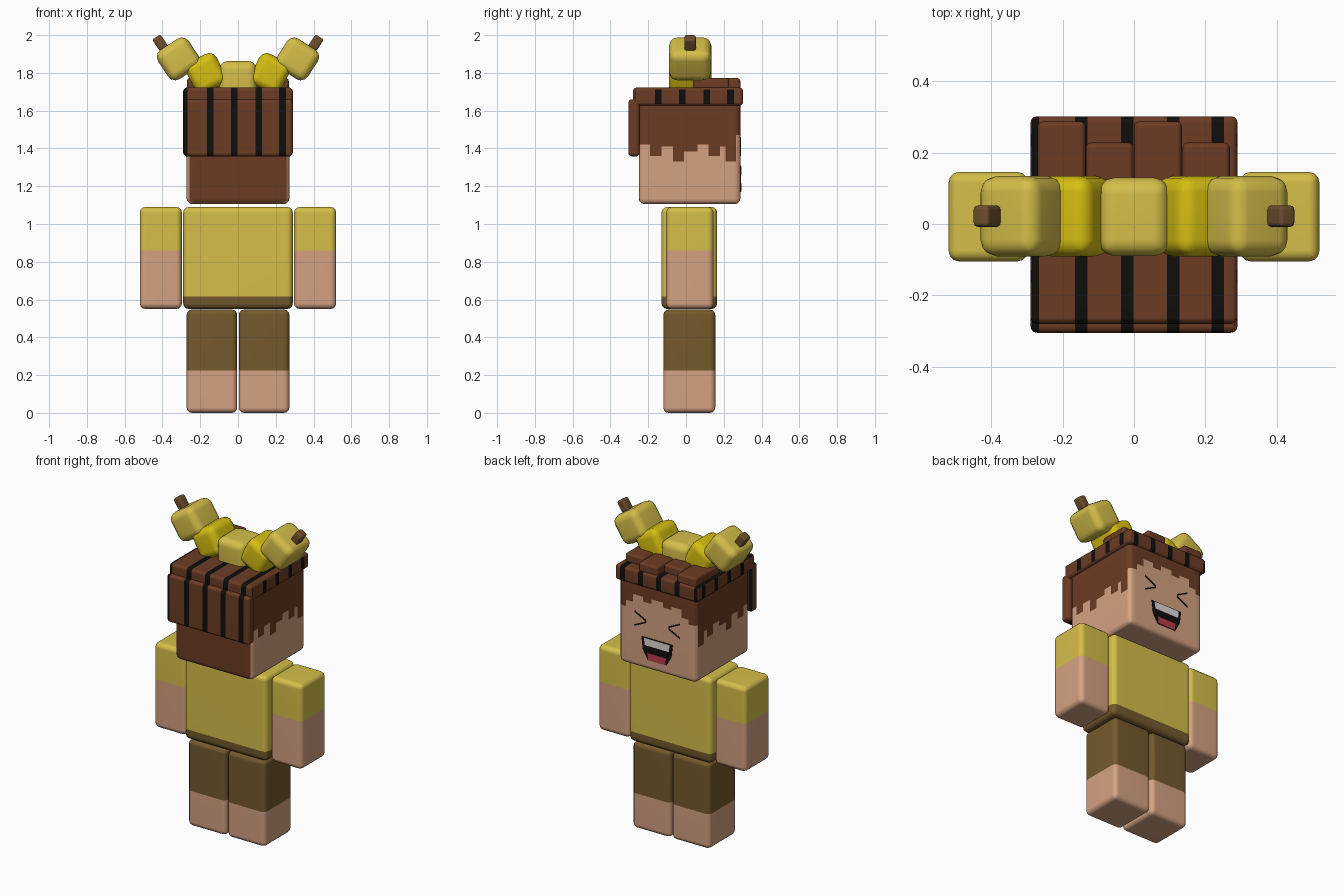
import bpy, bmesh, math
from mathutils import Matrix, Vector

cube = bpy.data.objects.get("Cube")
if cube:
    bpy.data.objects.remove(cube, do_unlink=True)


def material(name, *srgb):
    """Flat material from 0-255 display values, stored as linear."""
    lin = [((c / 255 + 0.055) / 1.055) ** 2.4 if c > 10 else c / 3295 for c in srgb]
    m = bpy.data.materials.new(name)
    m.use_nodes = True
    m.diffuse_color = (*lin, 1)
    m.node_tree.nodes["Principled BSDF"].inputs["Base Color"].default_value = (*lin, 1)
    return m


skin = material("skin", 213, 162, 130)
yellow = material("soft yellow", 213, 190, 73)
bright = material("bright yellow", 214, 191, 18)
choc = material("chocolate brown", 108, 60, 36)
black = material("black", 15, 14, 13)
olive = material("olive brown", 116, 90, 45)
stem_brown = material("stem brown", 110, 80, 46)
white = material("tooth white", 225, 218, 214)
red = material("tongue red", 190, 60, 72)


def finish(name, bm, mats):
    me = bpy.data.meshes.new(name)
    bm.to_mesh(me)
    bm.free()
    for m in mats:
        me.materials.append(m)
    me.polygons.foreach_set("use_smooth", [True] * len(me.polygons))
    me.set_sharp_from_angle(angle=math.radians(35))
    ob = bpy.data.objects.new(name, me)
    bpy.context.collection.objects.link(ob)
    ob.modifiers.new("flat_sides", 'WEIGHTED_NORMAL').keep_sharp = True
    return ob


def box(name, lo, hi, bevel, mats, cuts=(), rule=None, tilt=0):
    """Rounded box; cuts are (axis, value) planes, rule picks the material."""
    lo, hi = Vector(lo), Vector(hi)
    bm = bmesh.new()
    bmesh.ops.create_cube(bm, size=1)
    bmesh.ops.scale(bm, vec=hi - lo, verts=bm.verts)
    bmesh.ops.bevel(bm, geom=bm.edges[:], offset=bevel, segments=3,
                    profile=0.5, affect='EDGES')
    bmesh.ops.rotate(bm, matrix=Matrix.Rotation(tilt, 3, 'Y'), verts=bm.verts)
    bmesh.ops.translate(bm, vec=(lo + hi) / 2, verts=bm.verts)
    for axis, value in cuts:
        co, no = Vector(), Vector()
        co[axis], no[axis] = value, 1
        bmesh.ops.bisect_plane(bm, geom=bm.verts[:] + bm.edges[:] + bm.faces[:],
                               plane_co=co, plane_no=no, dist=1e-5)
    bm.normal_update()
    if rule:
        for f in bm.faces:
            f.material_index = int(rule(f.calc_center_median(), f.normal))
    return finish(name, bm, mats)


def block(name, centre, size, bevel, mat, tilt=0):
    c, h = Vector(centre), Vector(size) / 2
    return box(name, c - h, c + h, bevel, [mat], tilt=tilt)


def plate(name, points, depth, mat):
    """Thin flat shape on the face, given as (x, z) points."""
    bm = bmesh.new()
    face = bm.faces.new([bm.verts.new((x, 0.284, z)) for x, z in points])
    ext = bmesh.ops.extrude_face_region(bm, geom=[face])
    verts = [v for v in ext["geom"] if isinstance(v, bmesh.types.BMVert)]
    bmesh.ops.translate(bm, vec=(0, depth, 0), verts=verts)
    bmesh.ops.recalc_face_normals(bm, faces=bm.faces)
    return finish(name, bm, [mat])


# Torso, arms and legs, each with a colour split by height
def split(height):
    return dict(cuts=[(2, height)], rule=lambda c, n: c.z < height)


box("torso", (-0.29, -0.13, 0.55), (0.29, 0.165, 1.09), 0.03, [yellow, olive], **split(0.615))
for s, side in ((1, "left"), (-1, "right")):
    x = sorted((s * 0.297, s * 0.52))
    box(side + "_arm", (x[0], -0.105, 0.55), (x[1], 0.146, 1.09), 0.03,
        [yellow, skin], **split(0.86))
    x = sorted((s * 0.004, s * 0.272))
    box(side + "_leg", (x[0], -0.12, 0), (x[1], 0.155, 0.547), 0.028,
        [olive, skin], **split(0.225))

# Head with dripping hairline: (column end, lowest hair height)
side_drips = [(-0.19, 1.42), (-0.13, 1.36), (-0.07, 1.41), (-0.01, 1.33), (0.06, 1.385),
              (0.12, 1.42), (0.18, 1.36), (0.21, 1.41), (0.265, 1.33), (1, 1.5)]
front_drips = [(-0.22, 1.47), (-0.17, 1.5), (-0.1, 1.55), (-0.04, 1.53), (0.04, 1.56),
               (0.1, 1.53), (0.17, 1.56), (0.22, 1.51), (1, 1.47)]


def lowest(drips, value):
    return next(z for end, z in drips if value < end)


def hair_rule(c, n):
    if c.y > 0.265:
        return c.z > lowest(front_drips, c.x)
    if n.y < -0.7 and abs(c.x) < 0.258:
        return c.z > 1.115
    return c.z > lowest(side_drips, c.y)


levels = {z for _, z in side_drips + front_drips} | {1.115}
head_cuts = ([(1, y) for y, _ in side_drips[:-1]] + [(0, x) for x, _ in front_drips[:-1]]
             + [(2, z) for z in sorted(levels)] + [(0, 0.258), (0, -0.258)])
box("head", (-0.272, -0.25, 1.105), (0.272, 0.288, 1.66), 0.03, [skin, choc], head_cuts, hair_rule)

# Laughing face: open mouth and squeezed eyes
plate("mouth", [(-0.11, 1.31), (0.11, 1.31), (0.1, 1.23), (0.065, 1.17),
                (-0.065, 1.17), (-0.1, 1.23)], 0.007, black)
plate("teeth", [(-0.09, 1.305), (0.09, 1.305), (0.085, 1.26), (-0.085, 1.26)], 0.009, white)
plate("tongue", [(-0.065, 1.215), (0.065, 1.215), (0.06, 1.172), (-0.06, 1.172)], 0.009, red)
for s, side in ((1, "left"), (-1, "right")):
    for d, part in ((1, "upper"), (-1, "lower")):
        plate(f"{side}_eye_{part}_line",
              [(s * 0.08, 1.41), (s * 0.16, 1.41 + d * 0.04), (s * 0.16, 1.41 + d * 0.05),
               (s * 0.08, 1.41 + d * 0.01)], 0.006, black)

# Chocolate slabs with black stripes on the top and back of the head
stripes = [(-0.3, -0.267), (-0.165, -0.13), (-0.036, -0.002), (0.092, 0.127), (0.218, 0.253)]
edges = [v for pair in stripes for v in pair]


def in_stripe(value):
    return any(a < value < b for a, b in stripes)


def top_rule(c, n):
    return in_stripe(c.y) if abs(n.x) > 0.8 else in_stripe(c.x)


box("top_slab", (-0.29, -0.28, 1.627), (0.29, 0.302, 1.722), 0.018, [choc, black],
    [(a, v) for a in (0, 1) for v in edges], top_rule)
box("back_slab", (-0.29, -0.305, 1.358), (0.29, -0.245, 1.66), 0.018, [choc, black],
    [(0, v) for v in edges], lambda c, n: abs(n.x) < 0.8 and in_stripe(c.x))
for i, front in enumerate((0.288, 0.228, 0.288, 0.228)):
    x = -0.27 + i * 0.135
    box(f"top_chunk_{i + 1}", (x, 0.04, 1.68), (x + 0.134, front, 1.772), 0.015, [choc])

# Curved fruit resting on the head
block("fruit_middle", (0, 0.02, 1.77), (0.2, 0.22, 0.185), 0.045, yellow)
for s, side in ((1, "left"), (-1, "right")):
    block(side + "_fruit_inner", (s * 0.17, 0.022, 1.797), (0.18, 0.225, 0.185), 0.045,
          bright, s * math.radians(28))
    block(side + "_fruit_outer", (s * 0.315, 0.022, 1.874), (0.195, 0.225, 0.185), 0.045,
          yellow, s * math.radians(33))
    block(side + "_fruit_stem", (s * 0.412, 0.022, 1.959), (0.052, 0.06, 0.075), 0.012,
          stem_brown, s * math.radians(33))
